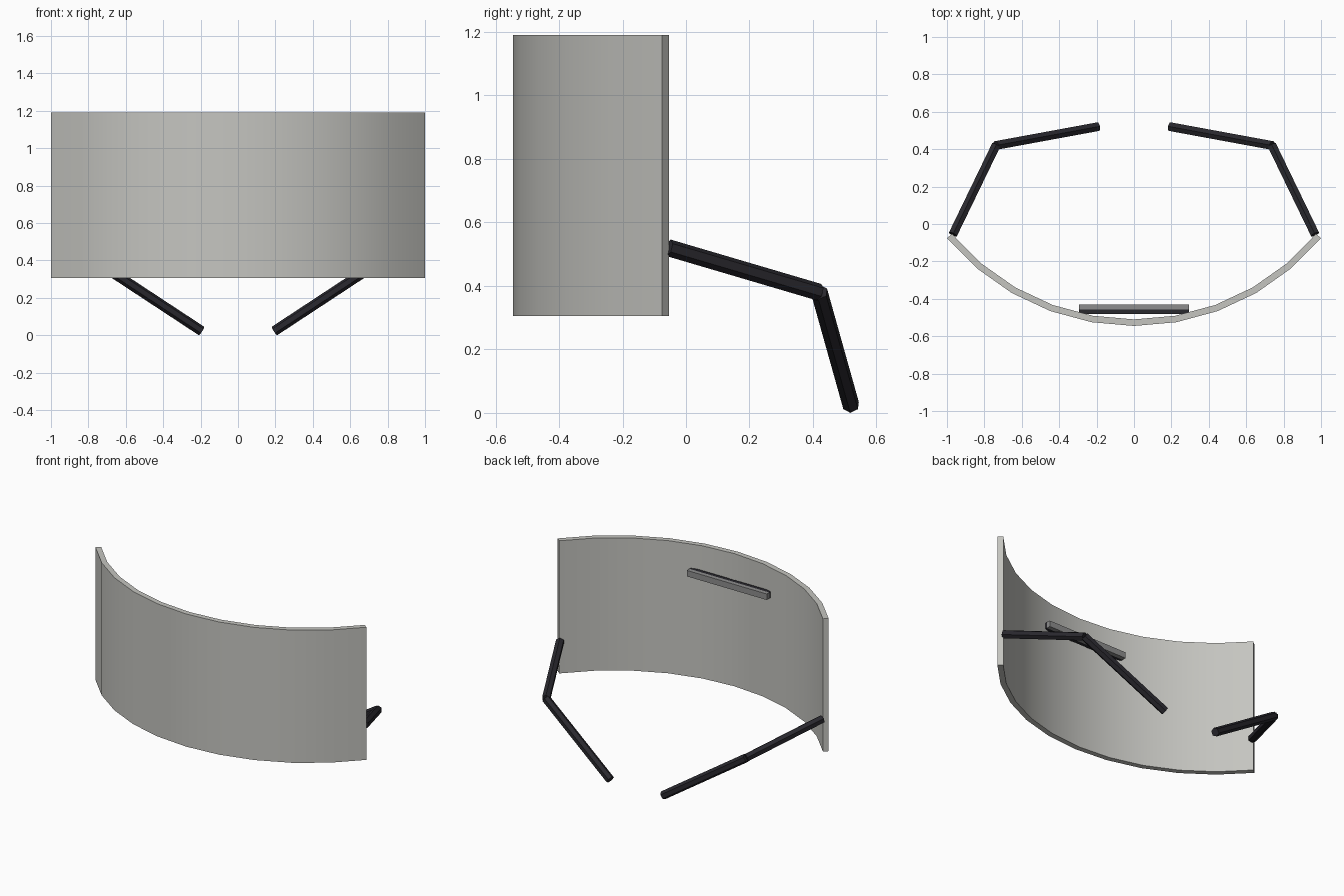
import bpy, bmesh, math
from mathutils import Vector

cube = bpy.data.objects.get("Cube")
if cube:
    bpy.data.objects.remove(cube, do_unlink=True)


def material(name, color):
    m = bpy.data.materials.new(name)
    m.use_nodes = True
    m.diffuse_color = (*color, 1)
    m.node_tree.nodes["Principled BSDF"].inputs["Base Color"].default_value = (*color, 1)
    return m


shell_grey = material("warm light grey", (0.56, 0.56, 0.53))
pad_grey = material("mid grey", (0.27, 0.27, 0.27))
strap_black = material("soft black", (0.022, 0.021, 0.027))


def add_object(name, bm, mat):
    bmesh.ops.recalc_face_normals(bm, faces=bm.faces[:])
    mesh = bpy.data.meshes.new(name)
    bm.to_mesh(mesh)
    bm.free()
    mesh.materials.append(mat)
    obj = bpy.data.objects.new(name, mesh)
    bpy.context.collection.objects.link(obj)
    return obj


def box(name, low, high, mat):
    bm = bmesh.new()
    bmesh.ops.create_cube(bm, size=1)
    low, high = Vector(low), Vector(high)
    for v in bm.verts:
        v.co = (low + high) / 2 + v.co * (high - low)
    return add_object(name, bm, mat)


def rod(name, start, end, radius, mat):
    start, end = Vector(start), Vector(end)
    bm = bmesh.new()
    bmesh.ops.create_cone(bm, cap_ends=True, segments=6, radius1=radius,
                          radius2=radius, depth=(end - start).length)
    turn = (end - start).to_track_quat('Z', 'Y')
    for v in bm.verts:
        v.co = (start + end) / 2 + turn @ v.co
    return add_object(name, bm, mat)


# Curved shield: a thick arc raised into a wall
RADIUS, THICK, CENTRE_Y, STEPS = 1.3, 0.035, 0.755, 10
HALF = math.asin(1 / RADIUS)
angles = [HALF * (2 * i / STEPS - 1) for i in range(STEPS + 1)]
bm = bmesh.new()
outline = [(r * math.sin(a), CENTRE_Y - r * math.cos(a))
           for r, row in ((RADIUS, angles), (RADIUS - THICK, angles[::-1])) for a in row]
base = bm.faces.new([bm.verts.new((x, y, 0.305)) for x, y in outline])
raised = bmesh.ops.extrude_face_region(bm, geom=[base], use_keep_orig=True)
for v in raised["geom"]:
    if isinstance(v, bmesh.types.BMVert):
        v.co.z = 1.19
shield = add_object("curved_shield", bm, shell_grey)
bpy.context.view_layer.objects.active = shield
shield.select_set(True)
bpy.ops.object.shade_smooth_by_angle(angle=math.radians(30))

# Brow pad with its dark mount behind the shield
box("brow_pad", (-0.295, -0.457, 0.99), (0.295, -0.43, 1.03), pad_grey)
box("brow_pad_mount", (-0.295, -0.482, 0.99), (0.295, -0.457, 1.03), strap_black)

# Bent straps on both sides
for side, sign in (("left", 1), ("right", -1)):
    hinge = (sign * 0.968, -0.055, 0.52)
    elbow = (sign * 0.738, 0.42, 0.38)
    tip = (sign * 0.195, 0.52, 0.023)
    rod(side + "_strap_upper", hinge, elbow, 0.027, strap_black)
    rod(side + "_strap_lower", elbow, tip, 0.027, strap_black)
